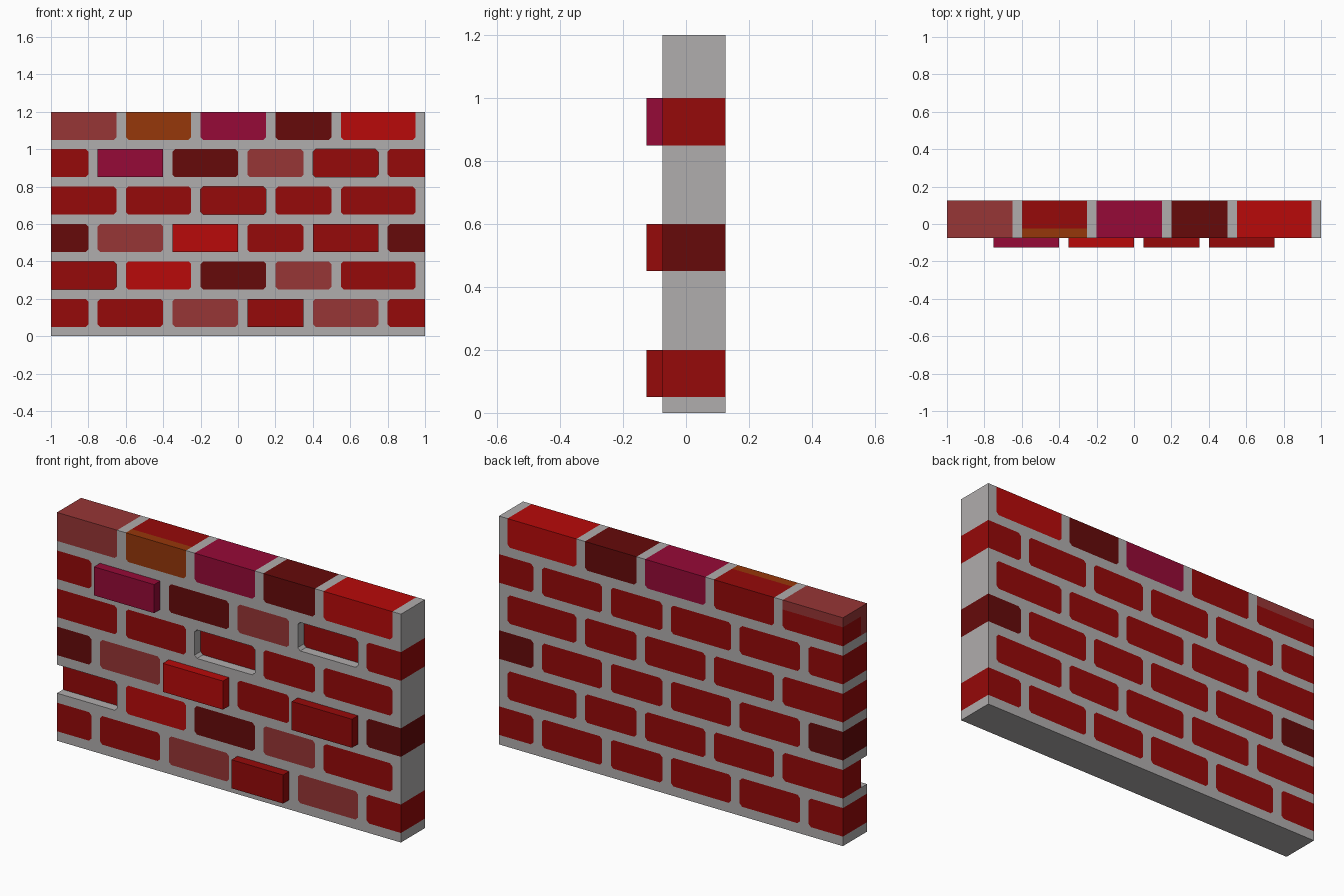
import bpy

cube = bpy.data.objects.get("Cube")
if cube:
    bpy.data.objects.remove(cube, do_unlink=True)


def srgb(h):
    out = []
    for i in (0, 2, 4):
        c = int(h[i:i + 2], 16) / 255
        out.append(c / 12.92 if c <= 0.04045 else ((c + 0.055) / 1.055) ** 2.4)
    return (*out, 1.0)


def material(name, hexcode):
    m = bpy.data.materials.new(name)
    m.use_nodes = True
    m.diffuse_color = srgb(hexcode)
    bsdf = next(n for n in m.node_tree.nodes if n.type == 'BSDF_PRINCIPLED')
    bsdf.inputs["Base Color"].default_value = srgb(hexcode)
    bsdf.inputs["Roughness"].default_value = 0.9
    return m


MORTAR = material("mortar grey", "b0adad")
MATS = {
    "r": material("brick red", "960909"),
    "b": material("bright red", "b80a0a"),
    "d": material("dark red", "660a0a"),
    "u": material("dusty red", "973636"),
    "p": material("plum", "960a37"),
    "o": material("rust brown", "96370a"),
}

# Wall planes: proud face, flush face, recessed face, back face
PROUD, FLUSH, RECESS, BACK = -0.125, -0.075, -0.025, 0.125
CUT = 0.014      # corner cut of each brick
JOINT, COURSE = 0.05, 0.2


def prism(name, x0, x1, z0, z1, y0, y1, mat, cut=0.0):
    """Box whose corners are cut (cut > 0) or flared (cut < 0), except on the wall's outline."""
    pts = []
    for x, z, sx, sz in ((x0, z0, 1, 1), (x1, z0, -1, 1), (x1, z1, -1, -1), (x0, z1, 1, -1)):
        if cut and abs(x) < 0.99 and z < 1.1:
            pair = [(x, z + sz * abs(cut)), (x + sx * cut, z)]
            pts += pair if sx == sz else pair[::-1]
        else:
            pts.append((x, z))
    n = len(pts)
    verts = [(x, y0, z) for x, z in pts] + [(x, y1, z) for x, z in pts]
    faces = [tuple(range(n)), tuple(range(2 * n - 1, n - 1, -1))]
    faces += [(i, i + n, (i + 1) % n + n, (i + 1) % n) for i in range(n)]
    me = bpy.data.meshes.new(name)
    me.from_pydata(verts, [], faces)
    me.materials.append(mat)
    ob = bpy.data.objects.new(name, me)
    bpy.context.collection.objects.link(ob)
    return ob


# Brick spans of the two alternating courses
EVEN = [(-1, -0.8), (-0.75, -0.4), (-0.35, 0), (0.05, 0.35), (0.4, 0.75), (0.8, 1)]
ODD = [(-1, -0.65), (-0.6, -0.25), (-0.2, 0.15), (0.2, 0.5), (0.55, 0.95)]

# Per course: front colours, body colours, and set (= flush, + proud, - recessed)
COURSES = [
    ("rrurur", "rrrrrr", "===+=="),
    ("rbdur", "rrrrr", "-===="),
    ("dubrrd", "drrrrd", "==+=+="),
    ("rrrrr", "rrrrr", "==-=="),
    ("rpdurr", "rrrrrr", "=+==-="),
    ("uopdb", "rrpdb", "====="),
]

for row, (fronts, bodies, sets) in enumerate(COURSES):
    base = row * COURSE
    z0, z1 = base + JOINT, base + COURSE
    spans = ODD if row % 2 else EVEN

    # Mortar: bed joint below the course, head joints between the bricks
    prism(f"bed_joint_{row}", -1, 1, base, z0, FLUSH, BACK, MORTAR)
    ends = [s[0] for s in spans[1:]] + [1]
    for i, (span, end) in enumerate(zip(spans, ends)):
        if end - span[1] > 0.01:
            prism(f"head_joint_{row}_{i}", span[1], end, z0, z1, FLUSH, BACK, MORTAR, -CUT)

    # Bricks: a body through the wall, plus a front layer unless recessed
    for i, (x0, x1) in enumerate(spans):
        name = f"brick_{row}_{i}"
        front, body = MATS[fronts[i]], MATS[bodies[i]]
        top = z1
        if row == 5 and i == 0:
            # Top layer of the end brick shares its front colour
            top = z1 - 0.05
            prism(name + "_cap", x0, x1, top, z1, RECESS, BACK, front)
        body_y = FLUSH if sets[i] == "+" else RECESS
        prism(name + "_body", x0, x1, z0, top, body_y, BACK, body, CUT)
        if sets[i] == "=":
            prism(name + "_face", x0, x1, z0, z1, FLUSH, RECESS, front, CUT)
        elif sets[i] == "+":
            prism(name + "_proud_face", x0, x1, z0, z1, PROUD, FLUSH, front)
